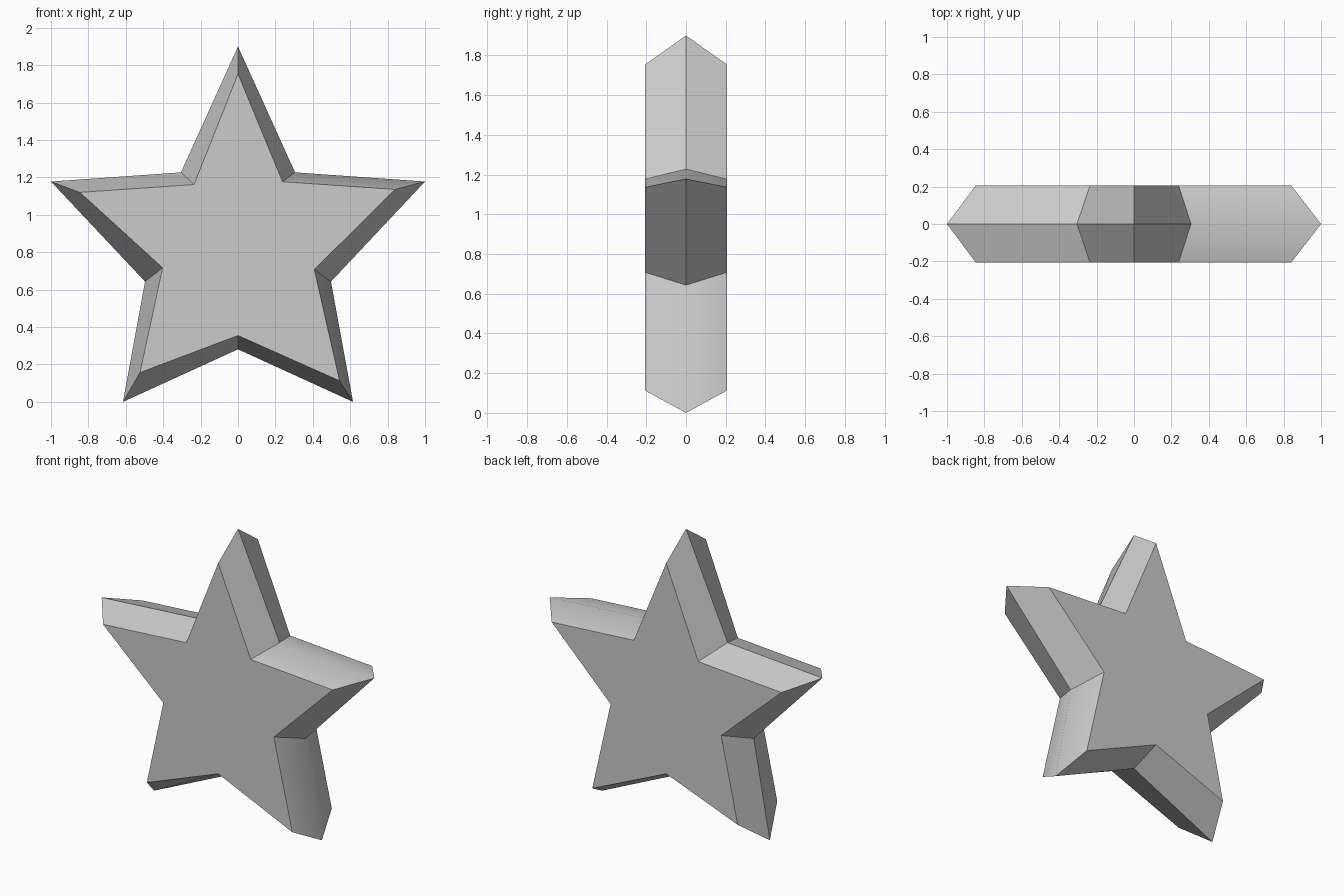
import bpy, bmesh, math

cube = bpy.data.objects.get("Cube")
if cube:
    bpy.data.objects.remove(cube, do_unlink=True)

HALF_DEPTH = 0.207

# Wide outline around the middle: right half from top tip to bottom notch, mirrored
half = [(0, 1.9), (0.305, 1.227), (1, 1.178), (0.497, 0.643), (0.615, 0), (0, 0.281)]
middle = half + [(-x, z) for x, z in half[-2:0:-1]]

# Narrower, slightly uneven outline shared by the front and back faces
face = [(0, 1.753), (0.238, 1.177), (0.84, 1.136), (0.408, 0.708), (0.543, 0.113),
        (0, 0.355), (-0.524, 0.157), (-0.403, 0.717), (-0.845, 1.12), (-0.235, 1.162)]

# Grey paint
grey = bpy.data.materials.new("grey")
grey.use_nodes = True
colour = (0.6, 0.6, 0.6, 1)
grey.diffuse_color = colour
grey.node_tree.nodes["Principled BSDF"].inputs["Base Color"].default_value = colour

# Star body: flat faces joined to the middle ridge by sloping sides
bm = bmesh.new()
rings = [[bm.verts.new((x, y, z)) for x, z in outline]
         for y, outline in ((-HALF_DEPTH, face), (0, middle), (HALF_DEPTH, face))]
bm.faces.new(rings[0])
bm.faces.new(rings[2][::-1])
for a, b in zip(rings, rings[1:]):
    for i in range(len(a)):
        j = (i + 1) % len(a)
        bm.faces.new((a[i], b[i], b[j], a[j]))
bmesh.ops.recalc_face_normals(bm, faces=bm.faces)

mesh = bpy.data.meshes.new("star")
bm.to_mesh(mesh)
bm.free()
mesh.materials.append(grey)
star = bpy.data.objects.new("star", mesh)
bpy.context.collection.objects.link(star)

# Soften only the shallowest ridge
bpy.ops.object.select_all(action="DESELECT")
star.select_set(True)
bpy.context.view_layer.objects.active = star
bpy.ops.object.shade_smooth_by_angle(angle=math.radians(33))
